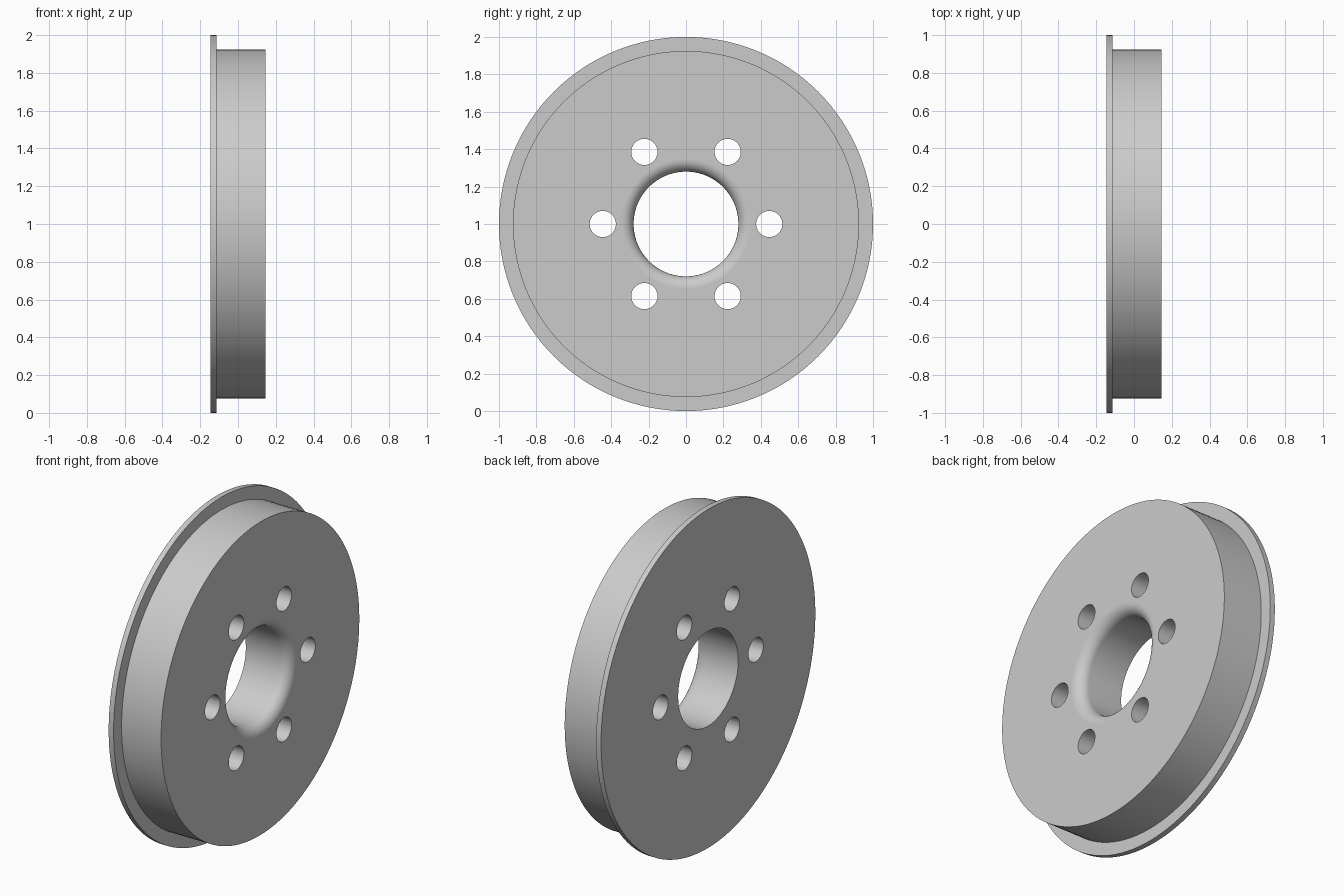
import bpy
import bmesh
from math import cos, sin, pi, radians
from mathutils import Matrix, Vector

cube = bpy.data.objects.get("Cube")
if cube:
    bpy.data.objects.remove(cube, do_unlink=True)

HALF = 0.145      # half thickness along the axle
BORE = 0.28
FILLET = 0.065
AXLE = Vector((0, 0, 1))

grey = bpy.data.materials.new("light grey metal")
grey.use_nodes = True
colour = (0.6, 0.6, 0.6, 1)
grey.diffuse_color = colour
grey.node_tree.nodes["Principled BSDF"].inputs["Base Color"].default_value = colour


def lathe(name, profile, steps):
    """Spin a closed (x, radius) profile around the axle."""
    bm = bmesh.new()
    verts = [bm.verts.new((x, 0, r)) for x, r in profile]
    edges = [bm.edges.new((a, b)) for a, b in zip(verts, verts[1:] + verts[:1])]
    bmesh.ops.spin(bm, geom=verts + edges, cent=(0, 0, 0), axis=(1, 0, 0),
                   angle=2 * pi, steps=steps, use_merge=True)
    bmesh.ops.remove_doubles(bm, verts=bm.verts, dist=1e-5)
    bmesh.ops.recalc_face_normals(bm, faces=bm.faces)
    return make_object(name, bm)


def make_object(name, bm):
    mesh = bpy.data.meshes.new(name)
    bm.to_mesh(mesh)
    bm.free()
    mesh.materials.append(grey)
    obj = bpy.data.objects.new(name, mesh)
    obj.location = AXLE
    bpy.context.collection.objects.link(obj)
    return obj


# Wheel body: thin rim flange, broad tread and a bore rounded on the outer side
profile = [(-HALF, BORE), (-HALF, 1), (-0.113, 1), (-0.113, 0.925), (HALF, 0.925)]
for i in range(13):
    a = pi / 2 * i / 12
    profile.append((HALF - FILLET + FILLET * cos(a), BORE + FILLET - FILLET * sin(a)))
wheel = lathe("flanged_wheel", profile, 128)

# Ring of six bolt holes
bm = bmesh.new()
for i in range(6):
    a = i * pi / 3
    place = Matrix.Translation((0, 0.445 * cos(a), 0.445 * sin(a)))
    bmesh.ops.create_cone(bm, cap_ends=True, segments=48, radius1=0.07, radius2=0.07,
                          depth=1, matrix=place @ Matrix.Rotation(pi / 2, 4, "Y"))
cutter = make_object("bolt_hole_cutter", bm)
cutter.hide_render = True

cut = wheel.modifiers.new("bolt holes", "BOOLEAN")
cut.object = cutter
cut.operation = "DIFFERENCE"
cut.solver = "EXACT"
bpy.context.view_layer.objects.active = wheel
bpy.ops.object.select_all(action="DESELECT")
wheel.select_set(True)
bpy.ops.object.modifier_apply(modifier=cut.name)
bpy.data.objects.remove(cutter, do_unlink=True)

# Smooth round walls, flat discs
bpy.ops.object.shade_smooth_by_angle(angle=radians(30))
for face in wheel.data.polygons:
    face.use_smooth = abs(face.normal.x) < 0.9999
